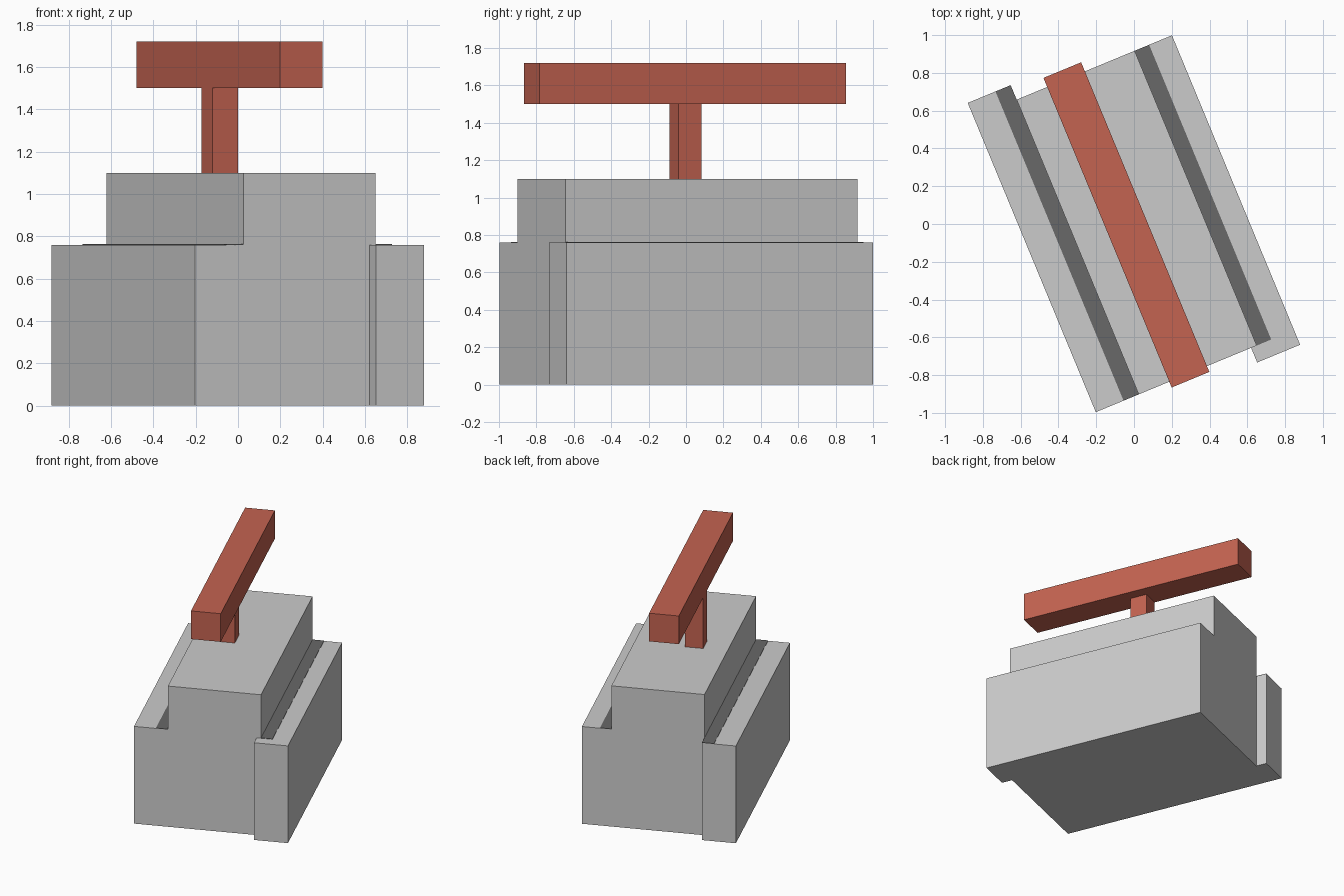
import bpy
import math
from mathutils import Matrix

cube = bpy.data.objects.get("Cube")
if cube:
    bpy.data.objects.remove(cube, do_unlink=True)

# The whole assembly is turned about the vertical axis
TURN = Matrix.Rotation(math.radians(22.5), 4, 'Z')


def material(name, rgb):
    m = bpy.data.materials.new(name)
    m.use_nodes = True
    colour = (*rgb, 1.0)
    m.diffuse_color = colour
    m.node_tree.nodes["Principled BSDF"].inputs["Base Color"].default_value = colour
    return m


def box(name, u, v, z, mat):
    """Box from (min, max) ranges across, along and up, before turning."""
    bpy.ops.mesh.primitive_cube_add(size=1)
    ob = bpy.context.object
    ob.name = name
    centre = [(r[0] + r[1]) / 2 for r in (u, v, z)]
    size = [r[1] - r[0] for r in (u, v, z)]
    ob.data.transform(Matrix.Translation(centre) @ Matrix.Diagonal((*size, 1)))
    ob.data.transform(TURN)
    ob.data.materials.append(mat)
    return ob


grey = material("light grey", (0.6, 0.6, 0.6))
dark = material("dark grey", (0.14, 0.14, 0.14))
red = material("brick red", (0.55, 0.125, 0.082))

# Central block with a lower slab on each side, staggered along its length
box("main_block", (-0.322, 0.354), (-0.843, 0.846), (0, 1.10), grey)
box("right_slab", (-0.568, -0.322), (-0.843, 0.929), (0, 0.76), grey)
box("left_slab", (0.322, 0.568), (-0.927, 0.846), (0, 0.76), grey)

# Dark strips on the slab tops beside the block
box("right_strip", (-0.409, -0.322), (-0.843, 0.929), (0.758, 0.763), dark)
box("left_strip", (0.354, 0.437), (-0.843, 0.846), (0.758, 0.763), dark)

# Post and long beam
box("post", (-0.146, -0.015), (-0.036, 0.095), (1.10, 1.50), red)
box("beam", (-0.147, 0.069), (-0.876, 0.898), (1.50, 1.72), red)
